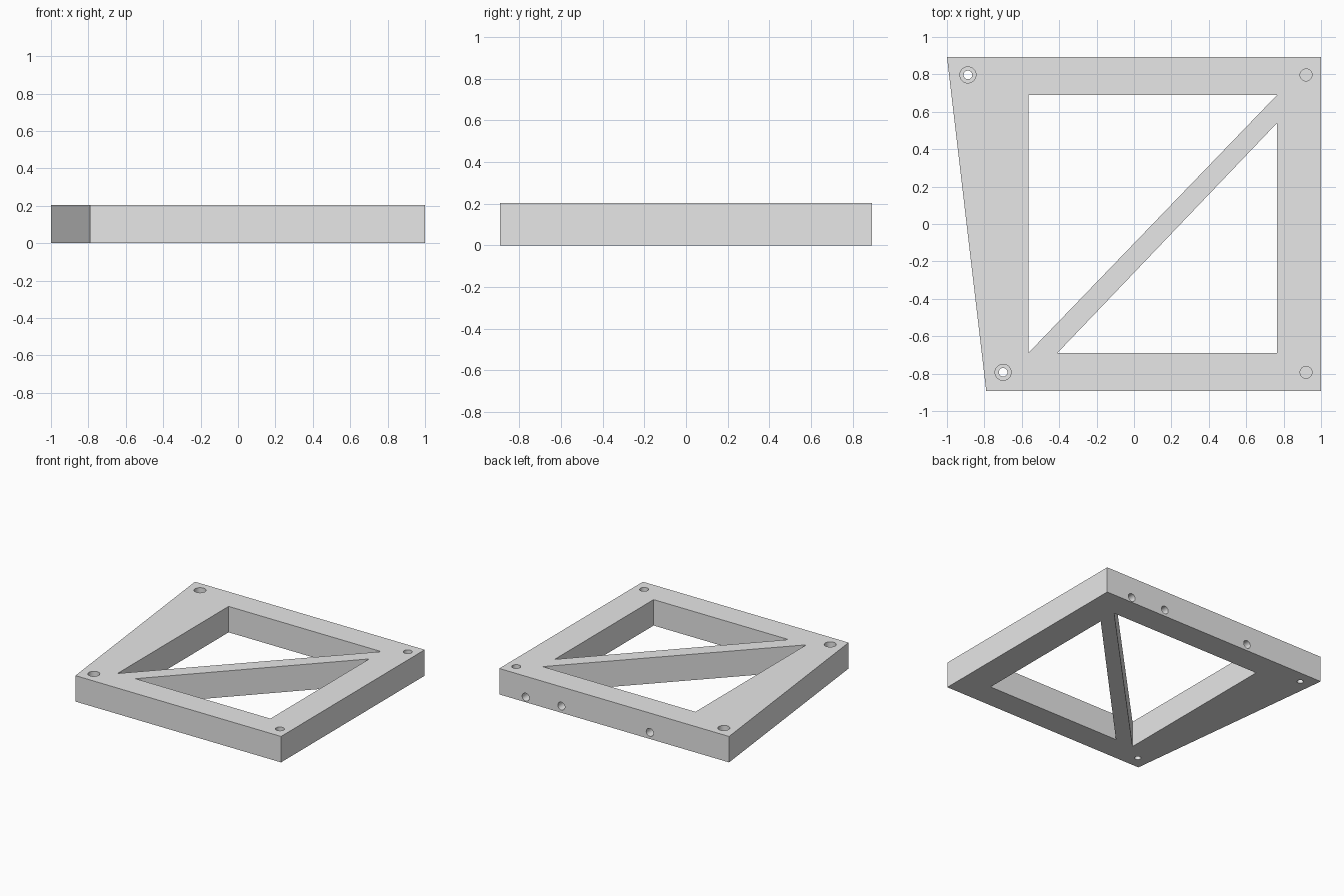
import bpy
import bmesh
import math
from mathutils import Matrix, Vector

cube = bpy.data.objects.get("Cube")
if cube:
    bpy.data.objects.remove(cube, do_unlink=True)

THICK = 0.204
EDGE = 0.893    # half depth of the plate
INNER = 0.69    # half depth of the window

grey = bpy.data.materials.new("light grey")
grey.use_nodes = True
colour = (0.8, 0.8, 0.8, 1)
grey.diffuse_color = colour
grey.node_tree.nodes["Principled BSDF"].inputs["Base Color"].default_value = colour


def make_object(name, bm):
    bmesh.ops.recalc_face_normals(bm, faces=bm.faces)
    mesh = bpy.data.meshes.new(name)
    bm.to_mesh(mesh)
    bm.free()
    mesh.materials.append(grey)
    obj = bpy.data.objects.new(name, mesh)
    bpy.context.collection.objects.link(obj)
    return obj


def prism(name, outline, bottom, top):
    """Extrude a flat outline between two heights."""
    bm = bmesh.new()
    face = bm.faces.new([bm.verts.new((x, y, bottom)) for x, y in outline])
    new = bmesh.ops.extrude_face_region(bm, geom=[face])["geom"]
    verts = [v for v in new if isinstance(v, bmesh.types.BMVert)]
    bmesh.ops.translate(bm, verts=verts, vec=(0, 0, top - bottom))
    return make_object(name, bm)


def rod(name, start, end, radius):
    """Cylinder running between two points."""
    start, end = Vector(start), Vector(end)
    axis = end - start
    turn = axis.to_track_quat("Z", "Y").to_matrix().to_4x4()
    bm = bmesh.new()
    bmesh.ops.create_cone(bm, cap_ends=True, segments=32, radius1=radius,
                          radius2=radius, depth=axis.length,
                          matrix=Matrix.Translation((start + end) / 2) @ turn)
    return make_object(name, bm)


def cut(target, cutter):
    """Subtract the cutter, then discard it."""
    cutter.hide_render = True
    mod = target.modifiers.new("cut", "BOOLEAN")
    mod.operation = "DIFFERENCE"
    mod.solver = "EXACT"
    mod.object = cutter
    bpy.context.view_layer.objects.active = target
    bpy.ops.object.modifier_apply(modifier=mod.name)
    bpy.data.objects.remove(cutter, do_unlink=True)


# Plate with one slanted side
frame = prism("braced_frame", [(-0.79, -EDGE), (1, -EDGE), (1, EDGE), (-1, EDGE)],
              0, THICK)

# Two triangular windows, leaving a diagonal brace
windows = [
    [(-0.565, INNER), (-0.565, -INNER), (0.765, INNER)],
    [(0.765, 0.54), (-0.41, -INNER), (0.765, -INNER)],
]
for outline in windows:
    cut(frame, prism("window_cutter", outline, -0.1, THICK + 0.1))

# Counterbored through holes beside the slanted side
for x, y in [(-0.888, 0.797), (-0.70, -0.793)]:
    cut(frame, rod("counterbore_cutter", (x, y, 0.1), (x, y, 0.3), 0.043))
    cut(frame, rod("shaft_cutter", (x, y, -0.1), (x, y, 0.15), 0.023))

# Blind holes in the top of the straight side
for y in (-0.793, 0.797):
    cut(frame, rod("blind_cutter", (0.92, y, 0.07), (0.92, y, 0.3), 0.032))

# Blind holes in the back edge
for x, z in [(0.77, 0.04), (0.46, 0.052), (-0.31, 0.052)]:
    cut(frame, rod("back_cutter", (x, EDGE - 0.12, z), (x, EDGE + 0.1, z), 0.031))

# Smooth hole walls, sharp edges elsewhere
bpy.ops.object.select_all(action="DESELECT")
frame.select_set(True)
bpy.context.view_layer.objects.active = frame
bpy.ops.object.shade_smooth_by_angle(angle=math.radians(30))
